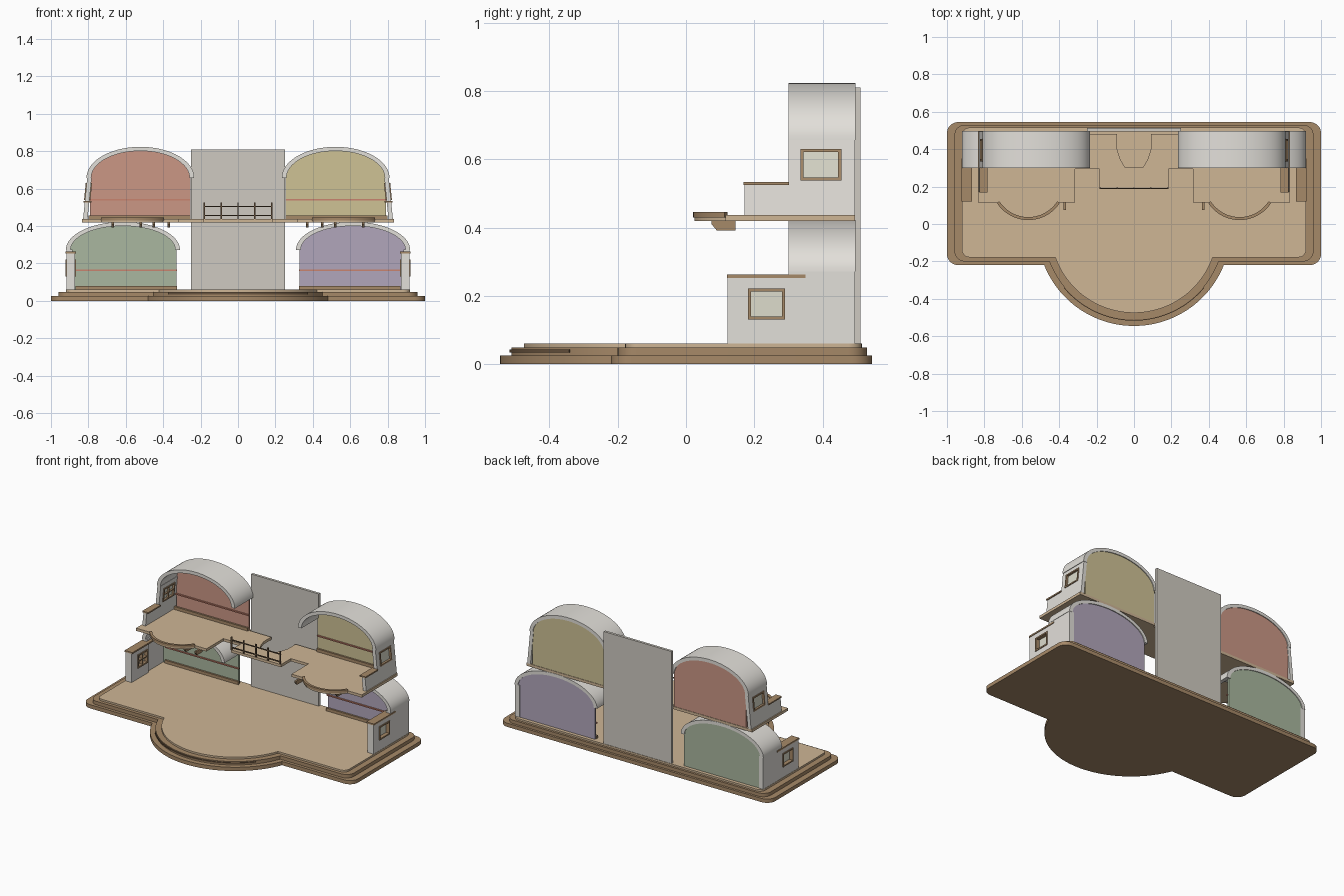
import bpy, bmesh
from math import sin, cos, pi, sqrt, atan2
from mathutils import Vector

if "Cube" in bpy.data.objects:
    bpy.data.objects.remove(bpy.data.objects["Cube"])

MATS = {}
def colour(obj, key):
    cols = dict(wood=(205, 180, 148), trim=(165, 136, 104), dark=(105, 85, 65), white=(226, 223, 217),
                panel=(206, 201, 192), green=(168, 182, 158), red=(202, 150, 132), yellow=(206, 193, 148),
                purple=(176, 165, 186), glass=(220, 219, 203), rose=(200, 130, 110))
    if key not in MATS:
        m = bpy.data.materials.new(key)
        m.diffuse_color = [(c / 255) ** 2.2 for c in cols[key]] + [1]
        m.use_nodes = True
        m.node_tree.nodes["Principled BSDF"].inputs["Base Color"].default_value = m.diffuse_color
        MATS[key] = m
    obj.data.materials.append(MATS[key])

def prism(name, pts, axis, lo, hi, key, smooth=False):
    """Extrude a 2D outline along an axis (x: pts are y,z / y: x,z / z: x,y)."""
    place = {'x': lambda a, b, t: (t, a, b), 'y': lambda a, b, t: (a, t, b), 'z': lambda a, b, t: (a, b, t)}[axis]
    bm = bmesh.new()
    face = bm.faces.new([bm.verts.new(place(a, b, lo)) for a, b in pts])
    ext = bmesh.ops.extrude_face_region(bm, geom=[face])
    step = Vector(place(0, 0, hi - lo))
    bmesh.ops.translate(bm, vec=step, verts=[v for v in ext['geom'] if isinstance(v, bmesh.types.BMVert)])
    bmesh.ops.recalc_face_normals(bm, faces=bm.faces)
    me = bpy.data.meshes.new(name)
    bm.to_mesh(me)
    bm.free()
    ob = bpy.data.objects.new(name, me)
    bpy.context.collection.objects.link(ob)
    colour(ob, key)
    if smooth:
        bpy.ops.object.select_all(action='DESELECT')
        ob.select_set(True)
        bpy.context.view_layer.objects.active = ob
        bpy.ops.object.shade_smooth_by_angle(angle=0.6)
    return ob

def box(name, x, y, z, key):
    (x0, x1), (y0, y1), (z0, z1) = sorted(x), sorted(y), sorted(z)
    return prism(name, [(x0, y0), (x1, y0), (x1, y1), (x0, y1)], 'z', z0, z1, key)

def arc(cx, cy, rx, ry, a0, a1, n=32):
    return [(cx + rx * cos(a0 + (a1 - a0) * i / n), cy + ry * sin(a0 + (a1 - a0) * i / n)) for i in range(n + 1)]

def base_outline(hx, y0, y1, r, c):
    """Rounded rectangle with a round apron at the front."""
    cy = -0.028
    a = atan2(y0 - cy, sqrt(r * r - (y0 - cy) ** 2))
    return (arc(0, cy, r, r, -pi - a, a, 64) + arc(hx - c, y0 + c, c, c, -pi / 2, 0, 8)
            + arc(hx - c, y1 - c, c, c, 0, pi / 2, 8) + arc(c - hx, y1 - c, c, c, pi / 2, pi, 8)
            + arc(c - hx, y0 + c, c, c, pi, 1.5 * pi, 8))

# stepped base
prism('base_bottom_step', base_outline(1.0, -0.22, 0.545, 0.517, 0.06), 'z', 0, 0.025, 'trim', True)
prism('base_middle_step', base_outline(0.96, -0.2, 0.53, 0.484, 0.055), 'z', 0.025, 0.048, 'trim', True)
prism('base_deck', base_outline(0.92, -0.178, 0.515, 0.447, 0.04), 'z', 0.048, 0.06, 'wood', True)
prism('apron_strip', arc(0, -0.028, 0.489, 0.489, -pi + 0.7, -0.7) + arc(0, -0.028, 0.47, 0.47, -0.7, -pi + 0.7),
      'z', 0.034, 0.043, 'dark', True)

# central back panel
box('centre_panel', (-0.25, 0.25), (0.495, 0.512), (0.06, 0.81), 'panel')

# upper floor with round balconies, centre balcony and rear notch
half = [(0.05, 0.305), (0.075, 0.35), (0.09, 0.4), (0.09, 0.48), (0.25, 0.48), (0.25, 0.495), (0.835, 0.495),
        (0.835, 0.115)] + arc(0.565, 0.221, 0.196, 0.196, -0.571, -pi + 0.571) + [
        (0.315, 0.115), (0.315, 0.295), (0.185, 0.295), (0.185, 0.19)]
prism('upper_floor', half + [(-x, y) for x, y in reversed(half)], 'z', 0.419, 0.437, 'wood')

# centre balcony railing
for i in range(5):
    x = -0.18 + 0.09 * i
    box('railing_post', (x - 0.004, x + 0.004), (0.186, 0.194), (0.437, 0.525), 'dark')
for z in (0.455, 0.505):
    box('railing_bar', (-0.185, 0.185), (0.187, 0.193), (z - 0.003, z + 0.003), 'dark')

def lean(ob, s, z_top, k):
    """Slant a side wall outward toward its foot."""
    for v in ob.data.vertices:
        v.co.x += s * k * (z_top - v.co.z)

def side_window(label, s, x0, x1, y, z):
    """Recessed pane, outer frame on both wall faces and inner glazing bars."""
    (y0, y1), (z0, z1), f = y, z, 0.007
    xs = (s * (x0 - 0.005), s * (x1 + 0.005))
    ym, zm = (y0 + y1) / 2, (z0 + z1) / 2
    xm = (x0 + x1) / 2
    inner = (s * (x0 - 0.003), s * xm)
    return [box(label + '_window_pane', (s * (xm - 0.003), s * (xm + 0.003)), y, z, 'glass'),
            box(label + '_window_sill', xs, (y0 - f, y1 + f), (z0 - f, z0 + 0.002), 'trim'),
            box(label + '_window_head', xs, (y0 - f, y1 + f), (z1 - 0.002, z1 + f), 'trim'),
            box(label + '_window_front_jamb', xs, (y0 - f, y0 + 0.002), z, 'trim'),
            box(label + '_window_rear_jamb', xs, (y1 - 0.002, y1 + f), z, 'trim'),
            box(label + '_window_upright', inner, (ym - 0.003, ym + 0.003), z, 'trim'),
            box(label + '_window_crossbar', inner, y, (zm - 0.003, zm + 0.003), 'trim')]

def wall_with_hole(label, s, x0, x1, y, z, hy, hz):
    xs = (s * x0, s * x1)
    return [box(label + '_wall_front', xs, (y[0], hy[0]), z, 'white'),
            box(label + '_wall_rear', xs, (hy[1], y[1]), z, 'white'),
            box(label + '_wall_below', xs, hy, (z[0], hz[0]), 'white'),
            box(label + '_wall_above', xs, hy, (hz[1], z[1]), 'white')]

def bay(label, s, cx, rx, spring, rise, foot, key, left, right):
    """Vaulted roof, arched back wall, skirting and wall rail."""
    c = s * cx
    roof = arc(c, spring, rx, rise, 0, pi, 40) + arc(c, spring, rx - 0.025, rise - 0.022, pi, 0, 40)
    prism(label + '_roof', roof, 'y', 0.3, 0.497, 'white', True)
    r = rx - 0.02
    prism(label + '_back_wall', [(c - r, foot), (c + r, foot)] + arc(c, spring, r, rise - 0.018, 0, pi, 40),
          'y', 0.478, 0.492, key)
    span = (s * left, s * right)
    box(label + '_skirting', span, (0.466, 0.479), (foot, foot + 0.02), 'trim')
    box(label + '_wall_rail', span, (0.47, 0.479), (foot + 0.1, foot + 0.108), 'rose')

for s, side, low, high in ((-1, 'left', 'green', 'red'), (1, 'right', 'purple', 'yellow')):
    # ground floor bay
    n = side + '_lower'
    bay(n, s, 0.615, 0.305, 0.272, 0.15, 0.06, low, 0.325, 0.87)
    hy, hz = (0.188, 0.283), (0.138, 0.215)
    wall_with_hole(n, s, 0.872, 0.918, (0.122, 0.3), (0.06, 0.255), hy, hz)
    side_window(n, s, 0.872, 0.918, hy, hz)
    box(n + '_rear_side_wall', (s * 0.885, s * 0.918), (0.3, 0.495), (0.06, 0.275), 'white')
    box(n + '_wall_cap', (s * 0.865, s * 0.922), (0.12, 0.35), (0.253, 0.263), 'trim')

    # upper floor bay, side wall leaning slightly
    n = side + '_upper'
    bay(n, s, 0.522, 0.288, 0.657, 0.166, 0.437, high, 0.255, 0.8)
    hy, hz = (0.342, 0.448), (0.545, 0.623)
    parts = wall_with_hole(n, s, 0.782, 0.806, (0.3, 0.495), (0.437, 0.66), hy, hz)
    parts += side_window(n, s, 0.782, 0.806, hy, hz)
    parts.append(box(n + '_low_wall', (s * 0.782, s * 0.806), (0.172, 0.3), (0.437, 0.526), 'white'))
    for p in parts:
        lean(p, s, 0.66, 0.1)
    box(n + '_wall_cap', (s * 0.782, s * 0.826), (0.168, 0.302), (0.525, 0.534), 'trim')

    # balcony kerb and brackets beneath
    a0, a1 = -0.571, -pi + 0.571
    prism(side + '_balcony_kerb', arc(s * 0.565, 0.221, 0.2, 0.2, a0, a1) + arc(s * 0.565, 0.221, 0.184, 0.184, a1, a0),
          'z', 0.43, 0.446, 'trim', True)
    for x in (0.37, 0.45, 0.52, 0.67):
        prism(side + '_balcony_bracket', [(0.075, 0.42), (0.075, 0.41), (0.09, 0.392), (0.145, 0.392), (0.145, 0.42)],
              'x', s * x - 0.006, s * x + 0.006, 'trim')
